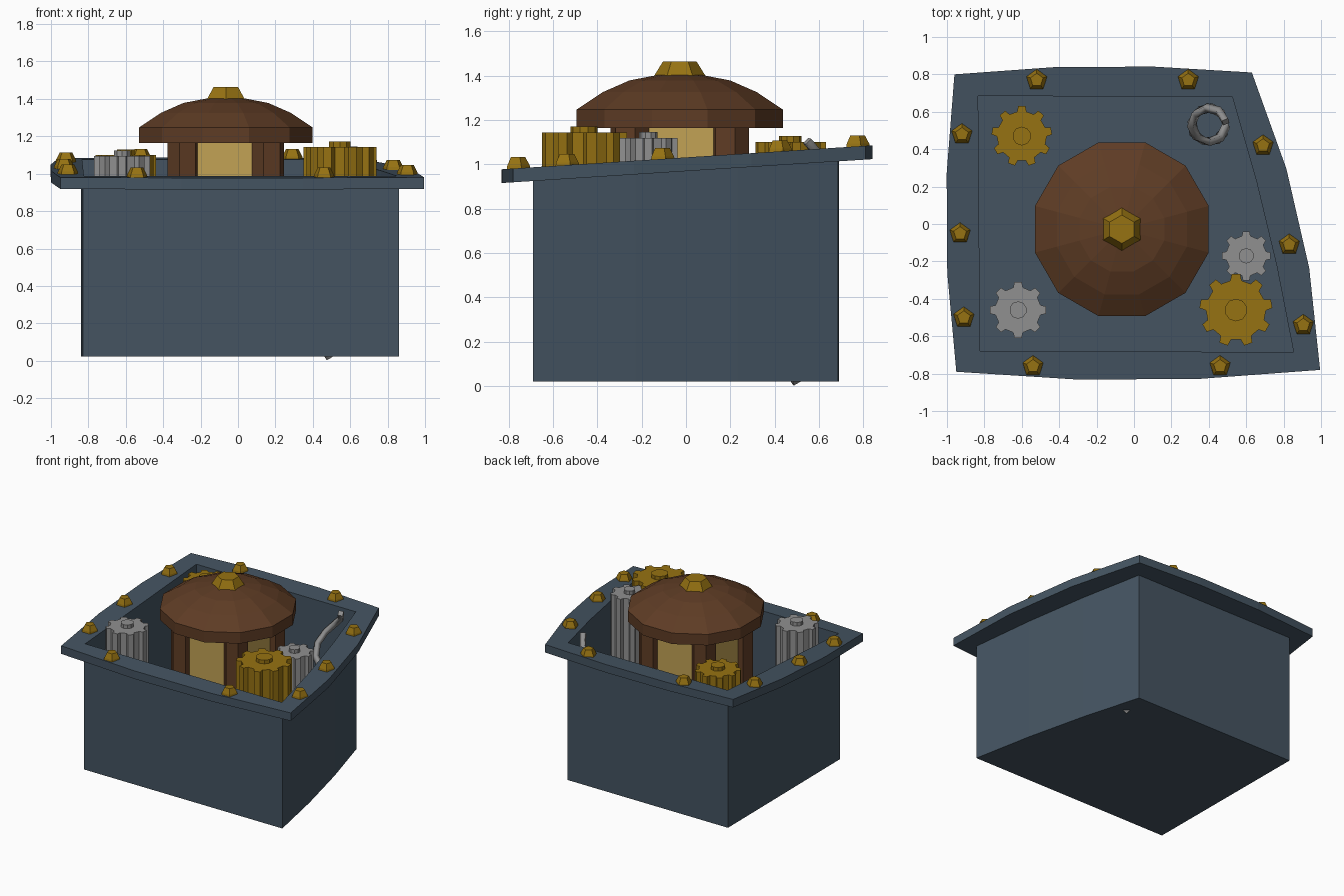
import bpy, bmesh
from math import sin, cos, pi, radians
from mathutils import Vector

if "Cube" in bpy.data.objects:
    bpy.data.objects.remove(bpy.data.objects["Cube"])


def material(name, rgb):
    m = bpy.data.materials.new(name)
    m.use_nodes = True
    m.diffuse_color = (*rgb, 1)
    m.node_tree.nodes["Principled BSDF"].inputs["Base Color"].default_value = (*rgb, 1)
    return m


slate = material("slate blue", (0.058, 0.088, 0.12))
brown = material("dark brown", (0.112, 0.045, 0.018))
gold = material("aged gold", (0.305, 0.168, 0.006))
steel = material("steel grey", (0.28, 0.28, 0.28))
amber = material("amber glass", (0.54, 0.36, 0.09))


def loft(name, loops, mat):
    """Skin a stack of equal-length loops and cap both ends."""
    bm = bmesh.new()
    rings = [[bm.verts.new(p) for p in loop] for loop in loops]
    n = len(rings[0])
    for a, b in zip(rings, rings[1:]):
        for i in range(n):
            j = (i + 1) % n
            bm.faces.new((a[i], a[j], b[j], b[i]))
    bm.faces.new(rings[0])
    bm.faces.new(rings[-1])
    bmesh.ops.recalc_face_normals(bm, faces=bm.faces)
    mesh = bpy.data.meshes.new(name)
    bm.to_mesh(mesh)
    bm.free()
    mesh.materials.append(mat)
    ob = bpy.data.objects.new(name, mesh)
    bpy.context.collection.objects.link(ob)
    return ob


def ring(x, y, r, z, sides, start=pi / 2):
    return [(x + r * cos(start + 2 * pi * i / sides),
             y + r * sin(start + 2 * pi * i / sides), z) for i in range(sides)]


def prism(name, x, y, profile, sides, mat, start=pi / 2):
    return loft(name, [ring(x, y, r, z, sides, start) for r, z in profile], mat)


def outline(corners, bulges):
    """Four-sided outline, each side bowed outward by its bulge."""
    pts = []
    for i, bulge in enumerate(bulges):
        a, b = Vector(corners[i]), Vector(corners[(i + 1) % 4])
        d = (b - a).normalized()
        for t in (0, 1 / 3, 2 / 3):
            pts.append(a.lerp(b, t) + Vector((d.y, -d.x)) * bulge * 4.5 * t * (1 - t))
    return pts


def rim_z(y):
    return 0.977 + (y + 0.84) * 0.0645


# Open crate with a sloping bowed rim, front side first, anticlockwise
wall = outline([(-.83, -.685), (.86, -.69), (.53, .685), (-.84, .69)], (0, .02, 0, 0))
edge = outline([(-.95, -.79), (.995, -.78), (.63, .81), (-.96, .80)], (.045, .065, .035, .045))
inner = [p * 0.992 for p in wall]
BASE, FLOOR, THICK = 0.022, 0.03, 0.062
loft("crate", [
    [(p.x, p.y, FLOOR) for p in inner],
    [(p.x, p.y, rim_z(p.y)) for p in inner],
    [(p.x, p.y, rim_z(p.y)) for p in edge],
    [(p.x, p.y, rim_z(p.y) - THICK) for p in edge],
    [(p.x, p.y, rim_z(p.y) - THICK) for p in wall],
    [(p.x, p.y, BASE) for p in wall]], slate)

# Bolts around the rim
bolts = [(-.52, .77), (.29, .77), (-.92, .48), (.69, .42), (-.93, -.05),
         (.83, -.11), (-.91, -.5), (.905, -.54), (-.54, -.76), (.46, -.76)]
for x, y in bolts:
    z = rim_z(y)
    prism("rim_bolt", x, y, [(.06, z - .01), (.056, z + .012), (.036, z + .05)], 5, gold)

# Lantern tower: glass core, corner posts, roof, finial
CX, CY = -0.065, -0.028
prism("lantern_glass", CX, CY, [(.25 * 2 ** .5, FLOOR), (.25 * 2 ** .5, 1.2)], 4, amber, pi / 4)
for sx in (-1, 1):
    for sy in (-1, 1):
        prism("lantern_post", CX + sx * .225, CY + sy * .225,
              [(.09, FLOOR), (.09, 1.2)], 6, brown, radians(15))
prism("lantern_roof", CX, CY, [(.481, 1.163), (.481, 1.247), (.36, 1.325),
                               (.235, 1.378), (.09, 1.405)], 12, brown, pi / 12)
prism("roof_finial", CX, CY, [(.118, 1.395), (.076, 1.463)], 6, gold)


# Tall gears standing on the floor, each with a round hub
def gear(name, x, y, r, teeth, top, mat):
    pts = []
    step = 2 * pi / teeth
    for i in range(teeth):
        for part, rad in ((-.27, .82), (-.17, 1), (.17, 1), (.27, .82)):
            a = pi / 2 + (i + part) * step
            pts.append((x + r * rad * cos(a), y + r * rad * sin(a)))
    loft(name, [[(px, py, z) for px, py in pts] for z in (FLOOR, top)], mat)
    prism(name + "_hub", x, y, [(r * .31, top - .01), (r * .31, top + .028)], 10, mat)


gear("back_gold_gear", -.6, .47, .162, 9, 1.10, gold)
gear("front_steel_gear", -.62, -.46, .15, 8, 1.095, steel)
gear("side_steel_gear", .6, -.17, .132, 8, 1.118, steel)
gear("front_gold_gear", .545, -.46, .195, 9, 1.143, gold)

# Coiled spring in the back corner
curve = bpy.data.curves.new("spring", "CURVE")
curve.dimensions = "3D"
curve.bevel_depth = 0.025
curve.bevel_resolution = 0
curve.use_fill_caps = True
curve.materials.append(steel)
spline = curve.splines.new("POLY")
N = 16
spline.points.add(N)
for i, p in enumerate(spline.points):
    t = i / N
    a = radians(10 + 690 * (1 - t))
    p.co = (.4 + .092 * cos(a), .53 + .092 * sin(a), .02 + 1.085 * t, 1)
    p.radius = 1
spring = bpy.data.objects.new("spring", curve)
bpy.context.collection.objects.link(spring)
